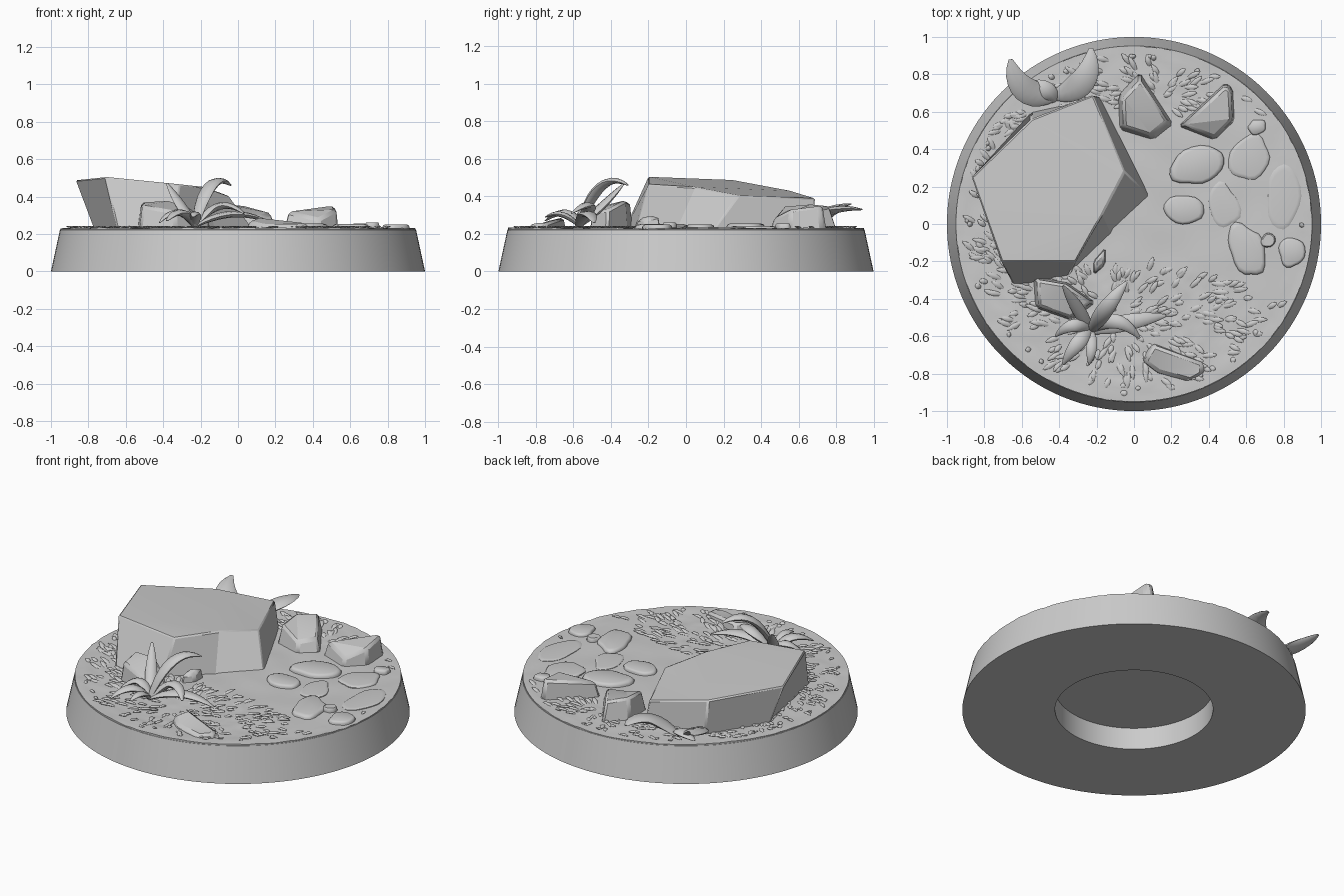
import bpy, bmesh, math, random
from mathutils import Vector, noise

cube = bpy.data.objects.get("Cube")
if cube:
    bpy.data.objects.remove(cube, do_unlink=True)
random.seed(4)
GROUND = 0.23

stone = bpy.data.materials.new("plain grey")
stone.use_nodes = True
grey = (0.6, 0.6, 0.6, 1)
stone.diffuse_color = grey
stone.node_tree.nodes["Principled BSDF"].inputs["Base Color"].default_value = grey


def finish(name, bm, smooth=None):
    bmesh.ops.recalc_face_normals(bm, faces=bm.faces)
    mesh = bpy.data.meshes.new(name)
    bm.to_mesh(mesh)
    bm.free()
    mesh.materials.append(stone)
    ob = bpy.data.objects.new(name, mesh)
    bpy.context.collection.objects.link(ob)
    if smooth:
        bpy.ops.object.select_all(action='DESELECT')
        bpy.context.view_layer.objects.active = ob
        ob.select_set(True)
        bpy.ops.object.shade_smooth_by_angle(angle=math.radians(smooth))
    return ob


def loft(bm, rings, cap=True):
    """Join closed rings of points with faces."""
    loops = [[bm.verts.new(p) for p in ring] for ring in rings]
    n = len(loops[0])
    for a, b in zip(loops, loops[1:]):
        for i in range(n):
            j = (i + 1) % n
            bm.faces.new((a[i], a[j], b[j], b[i]))
    if cap:
        bm.faces.new(loops[0])
        bm.faces.new(loops[-1])


def circle(r, z, n=128):
    return [(r * math.cos(math.tau * i / n), r * math.sin(math.tau * i / n), z) for i in range(n)]


# Round plinth with a recess underneath
bm = bmesh.new()
loft(bm, [circle(0.46, 0.14), circle(0.46, 0), circle(1, 0), circle(0.952, 0.222), circle(0.94, GROUND - 0.005)])
finish("plinth", bm, 30)


# Uneven soil: a polar grid with gentle lumps, rougher where grass grows
def grassy(x, y):
    return x < -0.5 or y < -0.25 - 0.5 * max(0, x - 0.35) or (y > 0.6 and x < 0.4) or math.hypot(x, y) > 0.88


def soil_height(x, y):
    z = GROUND + 0.006 * noise.noise(Vector((x * 5, y * 5, 0)))
    if grassy(x, y):
        z += 0.005 * noise.noise(Vector((x * 18, y * 18, 3)))
    return z


bm = bmesh.new()
rings = [[(x, y, soil_height(x, y)) for x, y, _ in circle(0.02 + 0.93 * k / 40, 0)] for k in range(41)]
loft(bm, [circle(0.95, 0.2)] + rings[::-1], cap=False)
bm.faces.new(bm.verts[-128:])
finish("soil", bm, 50)


# Rocks: an outline on the ground lofted to an irregular top
def rock(name, top, foot, bevel):
    bm = bmesh.new()
    loft(bm, [[(x, y, GROUND - 0.03) for x, y in foot], top])
    bmesh.ops.triangulate(bm, faces=[f for f in bm.faces if len(f.verts) > 4])
    ob = finish(name, bm, 20)
    mod = ob.modifiers.new("worn edges", 'BEVEL')
    mod.width, mod.segments = bevel, 1
    mod.limit_method, mod.angle_limit = 'ANGLE', math.radians(30)


rock("boulder",
     [(-0.71, -0.2, 0.505), (-0.31, -0.2, 0.465), (-0.17, 0.05, 0.45), (-0.05, 0.28, 0.405),
      (-0.22, 0.69, 0.39), (-0.55, 0.56, 0.43), (-0.87, 0.25, 0.488)],
     [(-0.64, -0.34), (-0.35, -0.28), (-0.12, -0.06), (0.1, 0.13),
      (-0.18, 0.68), (-0.55, 0.6), (-0.76, 0.25)], 0.008)


def small_rock(name, outline, heights, inset=0.78):
    cx = sum(p[0] for p in outline) / len(outline)
    cy = sum(p[1] for p in outline) / len(outline)
    top = [(cx + (x - cx) * inset, cy + (y - cy) * inset, h) for (x, y), h in zip(outline, heights)]
    rock(name, top, outline, 0.015)


small_rock("rock_by_plant", [(-0.54, -0.28), (-0.36, -0.31), (-0.2, -0.42), (-0.33, -0.52), (-0.53, -0.45)],
           (0.37, 0.38, 0.33, 0.32, 0.35), 0.85)
small_rock("rock_back", [(-0.09, 0.69), (0.03, 0.82), (0.22, 0.53), (0.11, 0.44), (-0.08, 0.5)],
           (0.36, 0.35, 0.31, 0.29, 0.35))
small_rock("rock_back_left", [(0.23, 0.52), (0.49, 0.76), (0.53, 0.73), (0.54, 0.55), (0.43, 0.44)],
           (0.32, 0.35, 0.35, 0.33, 0.28), 0.85)
small_rock("rock_front", [(0.03, -0.73), (0.09, -0.63), (0.39, -0.74), (0.39, -0.8), (0.3, -0.85), (0.12, -0.8)],
           (0.27, 0.29, 0.26, 0.26, 0.25, 0.25), 0.85)
small_rock("rock_by_boulder", [(-0.22, -0.2), (-0.15, -0.12), (-0.15, -0.22), (-0.22, -0.28)],
           (0.3, 0.3, 0.28, 0.28))


# Flat cobbles: wobbly discs with a rounded rim
def cobble(name, x, y, rx, ry, turn, rise):
    bm = bmesh.new()
    rings = []
    for scale, z in ((1, -0.02), (1, 0.35 * rise), (0.94, 0.8 * rise), (0.82, rise)):
        ring = []
        for i in range(20):
            a = math.tau * i / 20
            w = scale * (1 + 0.3 * noise.noise(Vector((math.cos(a) + x * 9, math.sin(a) + y * 9, 0))))
            px, py = rx * w * math.cos(a), ry * w * math.sin(a)
            ring.append((x + px * math.cos(turn) - py * math.sin(turn),
                         y + px * math.sin(turn) + py * math.cos(turn), GROUND + z))
        rings.append(ring)
    loft(bm, rings)
    finish(name, bm, 50)


for i, c in enumerate([(0.34, 0.31, 0.15, 0.1, 0.3, 0.025), (0.26, 0.08, 0.12, 0.08, 0, 0.02),
                       (0.6, -0.13, 0.1, 0.15, 0.4, 0.022), (0.62, 0.35, 0.1, 0.12, -0.3, 0.012),
                       (0.84, -0.15, 0.07, 0.08, 0, 0.02), (0.72, -0.09, 0.04, 0.04, 0, 0.03),
                       (0.48, 0.1, 0.08, 0.12, 0.2, 0.008), (0.8, 0.15, 0.09, 0.16, 0, 0.008),
                       (0.66, 0.52, 0.05, 0.04, 0.2, 0.025)]):
    cobble(f"cobble_{i + 1}", *c)


# Leaves: a tapered oval section swept along a bent path
def sweep_leaf(bm, base, mid, tip, width, thick, steps=10, sides=8):
    a, b, c = Vector(base), Vector(mid), Vector(tip)
    rings = []
    for k in range(steps + 1):
        t = k / steps
        p = a * (1 - t) ** 2 + b * 2 * t * (1 - t) + c * t * t
        d = ((b - a) * (1 - t) + (c - b) * t).normalized()
        side = d.cross(Vector((0, 0, 1))).normalized()
        up = side.cross(d)
        s = max(0.06, (0.45 + 0.55 * math.sin(math.pi * min(1, t * 1.3))) if t < 0.4 else math.cos((t - 0.4) / 0.6 * 1.5) ** 0.7)
        rings.append([p + side * (width * s * math.cos(math.tau * i / sides))
                      + up * (thick * s * math.sin(math.tau * i / sides)) for i in range(sides)])
    loft(bm, rings)


def plant(name, leaves):
    bm = bmesh.new()
    for leaf in leaves:
        sweep_leaf(bm, *leaf)
    finish(name, bm, 60)


heart = (-0.23, -0.57, 0.24)
plant("front_plant", [
    (heart, (-0.16, -0.46, 0.56), (-0.04, -0.31, 0.46), 0.045, 0.022),
    (heart, (-0.3, -0.45, 0.34), (-0.38, -0.33, 0.47), 0.035, 0.018),
    (heart, (-0.1, -0.45, 0.42), (0.03, -0.61, 0.31), 0.04, 0.02),
    (heart, (-0.03, -0.52, 0.36), (0.17, -0.49, 0.26), 0.045, 0.018),
    (heart, (-0.32, -0.5, 0.38), (-0.42, -0.6, 0.26), 0.035, 0.016),
    (heart, (-0.3, -0.62, 0.37), (-0.38, -0.75, 0.27), 0.04, 0.018),
    (heart, (-0.22, -0.66, 0.34), (-0.24, -0.75, 0.29), 0.03, 0.015)])
plant("back_plant", [
    ((-0.42, 0.69, 0.23), (-0.63, 0.66, 0.32), (-0.66, 0.88, 0.36), 0.07, 0.022),
    ((-0.42, 0.69, 0.23), (-0.22, 0.72, 0.36), (-0.23, 0.94, 0.33), 0.07, 0.022),
    ((-0.42, 0.66, 0.23), (-0.47, 0.74, 0.3), (-0.58, 0.74, 0.25), 0.05, 0.02)])

# Short grass: low blades lying in tufts over the grassy soil
bm = bmesh.new()
count = 0
while count < 420:
    x, y = random.uniform(-0.92, 0.92), random.uniform(-0.92, 0.92)
    if math.hypot(x, y) > 0.89 or not grassy(x, y):
        continue
    a = math.atan2(y + 0.5, x + 0.1) + random.uniform(-0.5, 0.5)
    if y > 0.5:
        a = math.atan2(y - 0.68, x - 0.15) + random.uniform(-0.4, 0.4)
    d = Vector((math.cos(a), math.sin(a), 0)) * random.uniform(0.05, 0.09)
    p = Vector((x, y, GROUND - 0.004))
    if (p + d).length > 0.95:
        d *= 0.4
    sweep_leaf(bm, p, p + d * 0.6 + Vector((0, 0, 0.016)), p + d + Vector((0, 0, 0.012)),
               0.014, 0.006, 5, 6)
    count += 1
finish("short_grass", bm, 60)
